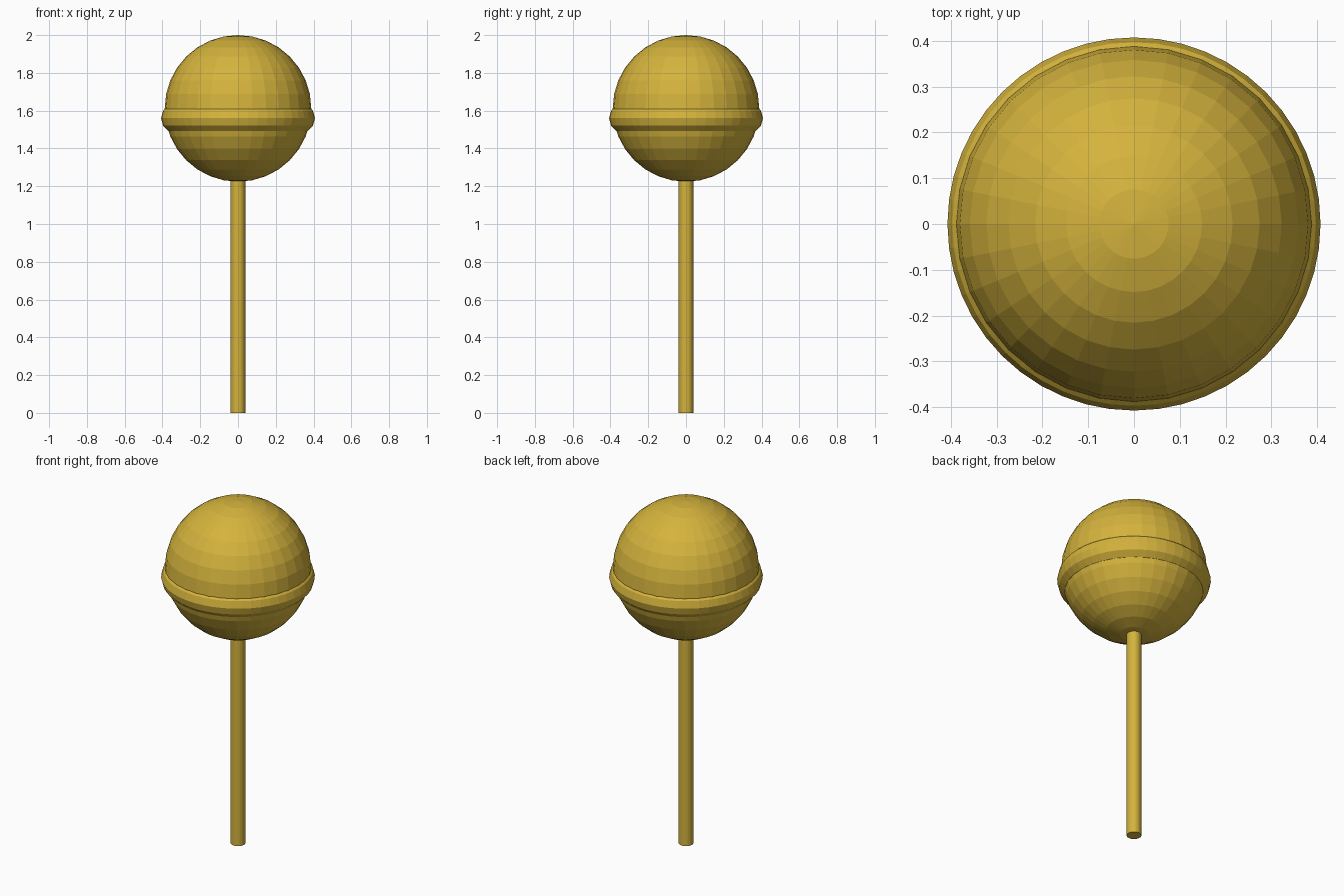
import bpy

if "Cube" in bpy.data.objects:
    bpy.data.objects.remove(bpy.data.objects["Cube"])

gold = bpy.data.materials.new("golden_yellow")
gold.diffuse_color = (0.66, 0.45, 0.046, 1.0)
gold.use_nodes = True
gold.node_tree.nodes["Principled BSDF"].inputs["Base Color"].default_value = gold.diffuse_color

R = 0.388            # candy radius
CENTRE = 2.0 - R     # candy centre height
STICK_TOP = CENTRE - R + 0.03


def finish(name):
    ob = bpy.context.object
    ob.name = name
    ob.data.name = name
    ob.data.materials.append(gold)
    return ob


# Faceted candy ball
bpy.ops.mesh.primitive_uv_sphere_add(segments=32, ring_count=16, radius=R,
                                     location=(0, 0, CENTRE))
finish("candy_ball")

# Raised band just below the middle of the ball
bpy.ops.mesh.primitive_torus_add(major_segments=48, minor_segments=12,
                                 major_radius=0.85 * R, minor_radius=0.2 * R,
                                 location=(0, 0, 1.56))
finish("candy_band")

# Straight stick, its top tucked into the ball
bpy.ops.mesh.primitive_cylinder_add(vertices=32, radius=0.039, depth=STICK_TOP,
                                    location=(0, 0, STICK_TOP / 2))
finish("stick")
